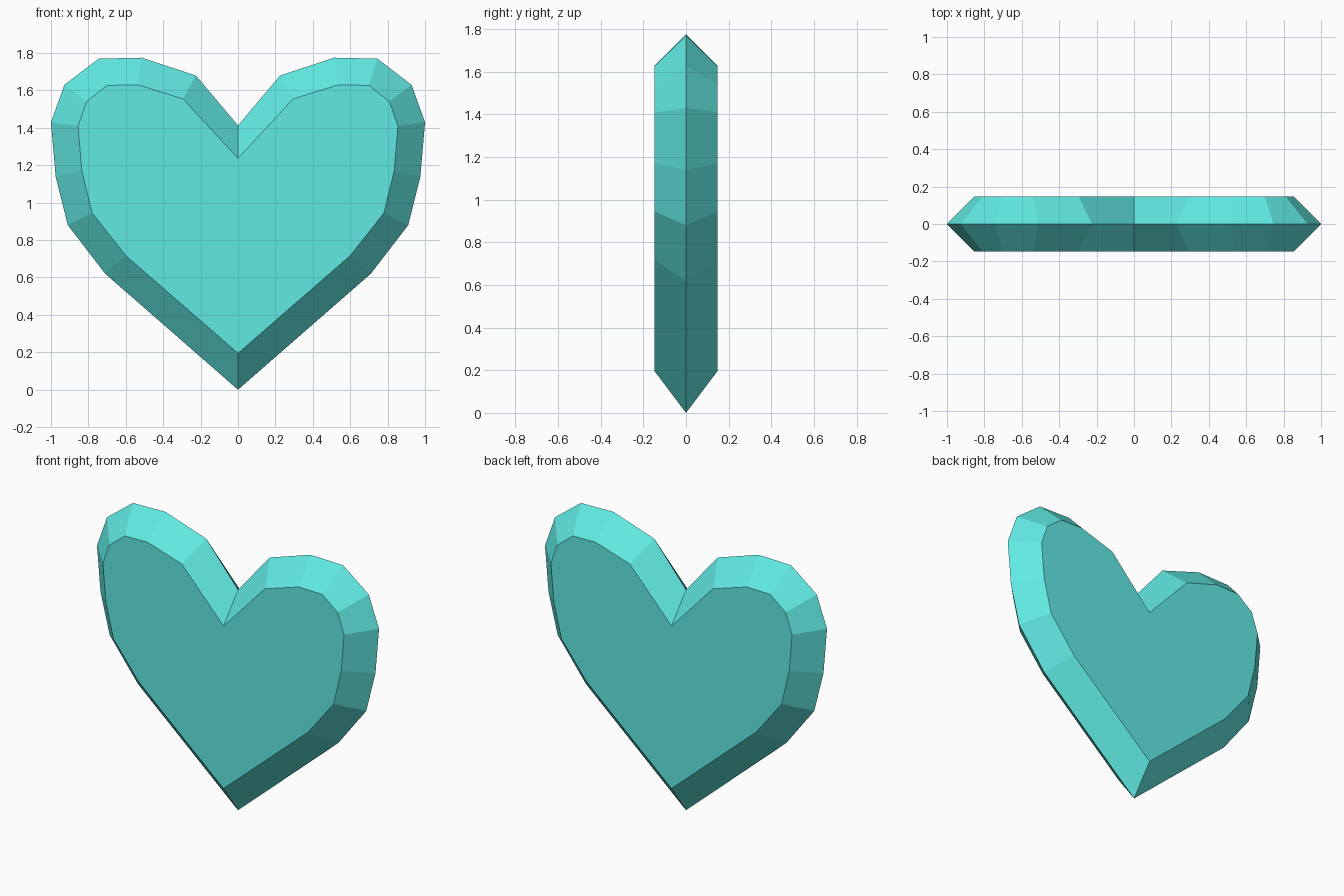
import bpy, bmesh

if "Cube" in bpy.data.objects:
    bpy.data.objects.remove(bpy.data.objects["Cube"])

DEPTH = 0.147  # half thickness

# Right half of the widest outline, from bottom tip to top notch (x, z)
RIM = [(0, 0), (0.71, 0.62), (0.91, 0.88), (0.975, 1.14), (1.0, 1.43),
       (0.928, 1.63), (0.745, 1.77), (0.515, 1.775), (0.225, 1.68), (0, 1.413)]
# Matching half outline of the flat front and back faces
FACE = [(0, 0.195), (0.60, 0.717), (0.78, 0.945), (0.835, 1.17), (0.855, 1.41),
        (0.81, 1.54), (0.70, 1.627), (0.535, 1.63), (0.295, 1.555), (0, 1.237)]


def ring(bm, half, y):
    """Closed loop of vertices: right half plus its mirror image."""
    pts = half + [(-x, z) for x, z in reversed(half[1:-1])]
    return [bm.verts.new((x, y, z)) for x, z in pts]


bm = bmesh.new()
front = ring(bm, FACE, -DEPTH)
rim = ring(bm, RIM, 0)
back = ring(bm, FACE, DEPTH)

# Flat faces
bm.faces.new(front)
bm.faces.new(back[::-1])

# Bevelled facets around the edge
n = len(rim)
for a, b in ((front, rim), (rim, back)):
    for i in range(n):
        j = (i + 1) % n
        bm.faces.new((a[j], a[i], b[i], b[j]))

bmesh.ops.recalc_face_normals(bm, faces=bm.faces)
mesh = bpy.data.meshes.new("heart_gem")
bm.to_mesh(mesh)
bm.free()

# Turquoise gem colour
mat = bpy.data.materials.new("turquoise")
mat.diffuse_color = (0.12, 0.82, 0.77, 1)
mat.use_nodes = True
mat.node_tree.nodes["Principled BSDF"].inputs["Base Color"].default_value = mat.diffuse_color
mesh.materials.append(mat)

heart = bpy.data.objects.new("heart_gem", mesh)
bpy.context.collection.objects.link(heart)
